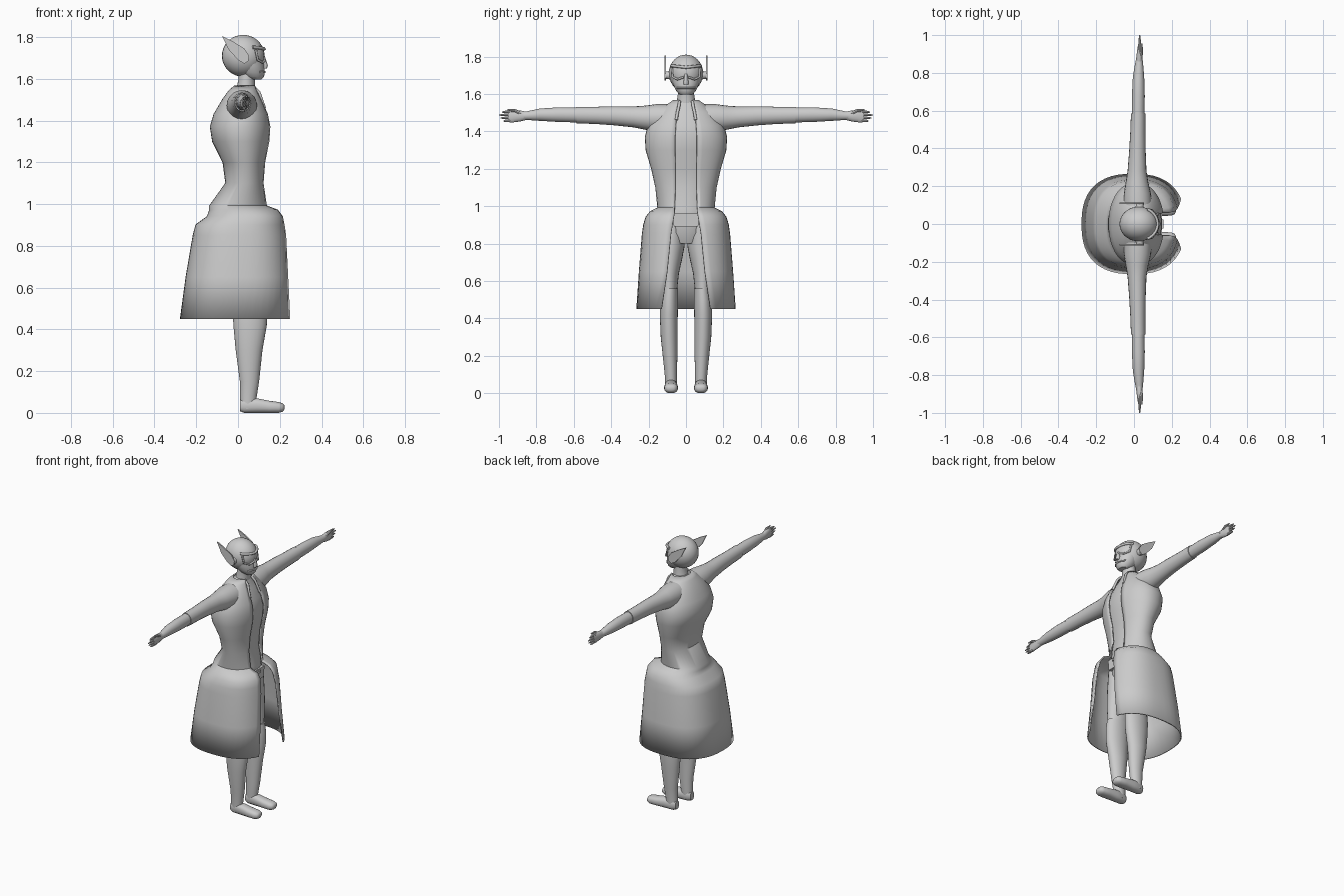
import bpy, bmesh
from math import sin, cos, pi, asin, copysign
from mathutils import Vector

if "Cube" in bpy.data.objects:
    bpy.data.objects.remove(bpy.data.objects["Cube"])

GREY = (0.6, 0.6, 0.6, 1)
grey = bpy.data.materials.new("plain grey")
grey.use_nodes = True
grey.diffuse_color = GREY
grey.node_tree.nodes["Principled BSDF"].inputs["Base Color"].default_value = GREY


def finish(name, bm, angle=40):
    bmesh.ops.recalc_face_normals(bm, faces=bm.faces)
    mesh = bpy.data.meshes.new(name)
    bm.to_mesh(mesh)
    bm.free()
    mesh.materials.append(grey)
    ob = bpy.data.objects.new(name, mesh)
    bpy.context.collection.objects.link(ob)
    bpy.ops.object.select_all(action='DESELECT')
    ob.select_set(True)
    bpy.context.view_layer.objects.active = ob
    bpy.ops.object.shade_smooth_by_angle(angle=angle * pi / 180)
    return ob


def oval(centre, u, v, power=2.0, gap=0.0, n=24):
    """Superellipse ring; a gap leaves it open around the +u direction."""
    u, v = Vector(u), Vector(v)
    start = asin(min(1, (gap / v.length) ** (power / 2))) if gap else 0
    steps = n if gap else n - 1
    span = 2 * pi - 2 * start if gap else 2 * pi * (n - 1) / n
    ring = []
    for i in range(steps + 1):
        t = start + span * i / steps
        c, s = cos(t), sin(t)
        ring.append(Vector(centre) + u * copysign(abs(c) ** (2 / power), c)
                    + v * copysign(abs(s) ** (2 / power), s))
    return ring


def loft(name, rings, closed=True, angle=40):
    bm = bmesh.new()
    rows = [[bm.verts.new(p) for p in r] for r in rings]
    n = len(rows[0])
    for a, b in zip(rows, rows[1:]):
        for i in range(n if closed else n - 1):
            j = (i + 1) % n
            bm.faces.new((a[i], a[j], b[j], b[i]))
    if closed:
        bm.faces.new(rows[0])
        bm.faces.new(rows[-1])
    return finish(name, bm, angle)


def upright(name, rows, angle=40):
    """Rows of z, centre x, centre y, radius x, radius y."""
    return loft(name, [oval((x, y, z), (rx, 0, 0), (0, ry, 0))
                       for z, x, y, rx, ry in rows], angle=angle)


def sideways(name, side, rows, n=20):
    """Rows of y, centre x, centre z, radius x, radius z."""
    return loft(name, [oval((x, side * y, z), (rx, 0, 0), (0, 0, rz), n=n)
                       for y, x, z, rx, rz in rows])


def prism(name, points, depth):
    """Polygon extruded along the depth vector."""
    return loft(name, [[Vector(p) for p in points],
                       [Vector(p) + Vector(depth) for p in points]])


def tube(name, path, radius):
    curve = bpy.data.curves.new(name, 'CURVE')
    curve.dimensions = '3D'
    curve.bevel_depth = radius
    curve.bevel_resolution = 2
    curve.use_fill_caps = True
    line = curve.splines.new('POLY')
    line.points.add(len(path) - 1)
    for p, co in zip(line.points, path):
        p.co = (*co, 1)
    curve.materials.append(grey)
    ob = bpy.data.objects.new(name, curve)
    bpy.context.collection.objects.link(ob)


# Long coat, open down the front: z, centre x, radius x, radius y, half gap
COAT = [(.45, -.004, .27, .262, .13), (.65, 0, .247, .248, .1),
        (.85, .01, .223, .232, .08), (.9, .012, .212, .225, .072),
        (.94, .035, .18, .213, .065), (.97, .03, .165, .19, .06),
        (.99, .005, .14, .15, .06), (1.1, .033, .09, .16, .056),
        (1.2, .03, .1, .182, .056), (1.3, .015, .135, .212, .058),
        (1.37, .012, .143, .216, .058), (1.43, .015, .128, .2, .054),
        (1.5, .02, .092, .15, .048), (1.54, .025, .068, .1, .042),
        (1.565, .035, .05, .065, .035)]
coat = loft("long_coat", [oval((x, 0, z), (rx, 0, 0), (0, ry, 0),
                               2.5 if z < .95 else 2.15, gap, 40)
                          for z, x, rx, ry, gap in COAT], closed=False)
thick = coat.modifiers.new("thickness", 'SOLIDIFY')
thick.thickness = 0.008
thick.offset = 0

# Body under the coat
hips = [(.8, .03, 0, .08, .1), (.86, .03, 0, .105, .135), (.95, .025, 0, .115, .145)]
upright("torso", hips + [(z, x, 0, rx - .008, ry - .008)
                         for z, x, rx, ry, g in COAT if z > .98])
upright("neck", [(1.5, .03, 0, .05, .055), (1.56, .038, 0, .044, .05),
                 (1.6, .042, 0, .039, .043), (1.67, .05, 0, .045, .05)])

# Belt plate and clasp
prism("belt_plate", [(.08, -.065, .89), (.08, .065, .89), (.08, .07, .96), (.08, -.07, .96)],
      (.068, 0, 0))
prism("belt_clasp", [(.14, -.025, .935), (.14, .025, .935), (.14, .025, .95), (.14, -.025, .95)],
      (.015, 0, 0))

# Head: cranium, jaw, nose, brow and mouth
bm = bmesh.new()
bmesh.ops.create_uvsphere(bm, u_segments=28, v_segments=18, radius=1)
for v in bm.verts:
    v.co = (.025 + .102 * v.co.x, .092 * v.co.y, 1.71 + .1 * v.co.z)
finish("cranium", bm)
upright("jaw", [(1.597, .085, 0, .028, .032), (1.61, .075, 0, .05, .048),
                (1.63, .068, 0, .06, .06), (1.66, .06, 0, .067, .072),
                (1.7, .05, 0, .07, .078)])
loft("nose", [oval((x, 0, z), (r, 0, 0), (0, r, 0), n=10)
              for z, x, r in [(1.65, .125, .014), (1.665, .129, .014), (1.71, .122, .006)]])
tube("brow_ridge", [(.026 + .099 * cos(t), .088 * sin(t), 1.742 + .01 * abs(sin(t)))
                    for t in [i * pi / 20 for i in range(-7, 8)]], .008)
tube("mouth", [(.068 + .06 * cos(t), .06 * sin(t), 1.632)
               for t in [i * pi / 20 for i in range(-6, 7)]], .005)

for side, label in ((1, "left"), (-1, "right")):
    # Eye rim and tall pointed ear
    tube(label + "_cheek_ridge", [(.13, side * .012, 1.69), (.118, side * .045, 1.678),
                                  (.095, side * .072, 1.69), (.085, side * .076, 1.74)], .006)
    prism(label + "_ear", [(x, side * .106, z) for x, z in
                           [(-.077, 1.805), (-.03, 1.782), (.03, 1.745), (.053, 1.71),
                            (.05, 1.685), (.03, 1.672), (0, 1.69), (-.045, 1.74)]],
          (0, side * .009, 0))
    sideways(label + "_ear_base", side, [(.07, .03, 1.7, .025, .025), (.112, .03, 1.7, .018, .018)], 12)

    # Coat edging and collar flap
    tube(label + "_collar", [(.075, side * .035, 1.56), (.1, side * .038, 1.535),
                             (.112, side * .046, 1.5), (.126, side * .052, 1.46)], .008)

    # Sleeve and forearm
    sideways(label + "_sleeve", side,
             [(.08, .02, 1.47, .075, .075), (.16, .018, 1.472, .072, .073),
              (.22, .016, 1.473, .06, .064), (.28, .016, 1.477, .05, .056),
              (.38, .018, 1.483, .044, .051), (.48, .02, 1.485, .04, .046),
              (.585, .022, 1.487, .038, .044)])
    sideways(label + "_forearm", side,
             [(.56, .022, 1.487, .034, .04), (.68, .023, 1.489, .034, .039),
              (.78, .024, 1.489, .03, .033), (.85, .027, 1.484, .021, .023),
              (.87, .028, 1.483, .018, .022)])
    # Hand with spread fingers and a thumb
    sideways(label + "_palm", side,
             [(.85, .027, 1.483, .019, .021), (.89, .029, 1.482, .016, .03),
              (.93, .03, 1.481, .012, .033), (.95, .03, 1.48, .008, .028)], 16)
    for i, tip in enumerate((.975, .992, 1.0, .985)):
        z = 1.457 + .016 * i
        sideways(f"{label}_finger_{i + 1}", side,
                 [(.92, .03, z, .009, .009), (.965, .03, z - .001, .007, .007),
                  (tip, .03, z - .002, .003, .003)], 8)
    sideways(label + "_thumb", side, [(.875, .034, 1.49, .01, .012), (.915, .04, 1.511, .009, .009),
                                      (.955, .04, 1.516, .004, .004)], 8)

    # Leg, tall boot and foot
    upright(label + "_thigh", [(.9, .03, side * .072, .1, .066), (.79, .035, side * .078, .096, .071),
                               (.72, .04, side * .085, .09, .065), (.64, .046, side * .09, .083, .052),
                               (.53, .055, side * .09, .07, .04)])
    upright(label + "_boot", [(.56, .055, side * .086, .08, .044), (.5, .057, side * .09, .083, .048),
                              (.42, .058, side * .092, .08, .048), (.3, .053, side * .09, .064, .045),
                              (.15, .055, side * .083, .046, .036), (.08, .05, side * .08, .04, .032),
                              (.02, .048, side * .08, .036, .03)])
    loft(label + "_foot", [oval((x, side * .08, z), (0, ry, 0), (0, 0, rz), 2.4)
                           for x, z, ry, rz in
                           [(.01, .035, .02, .027), (.03, .036, .03, .036), (.09, .035, .034, .035),
                            (.15, .029, .037, .029), (.195, .026, .036, .026),
                            (.214, .026, .029, .02), (.222, .026, .016, .01)]])
